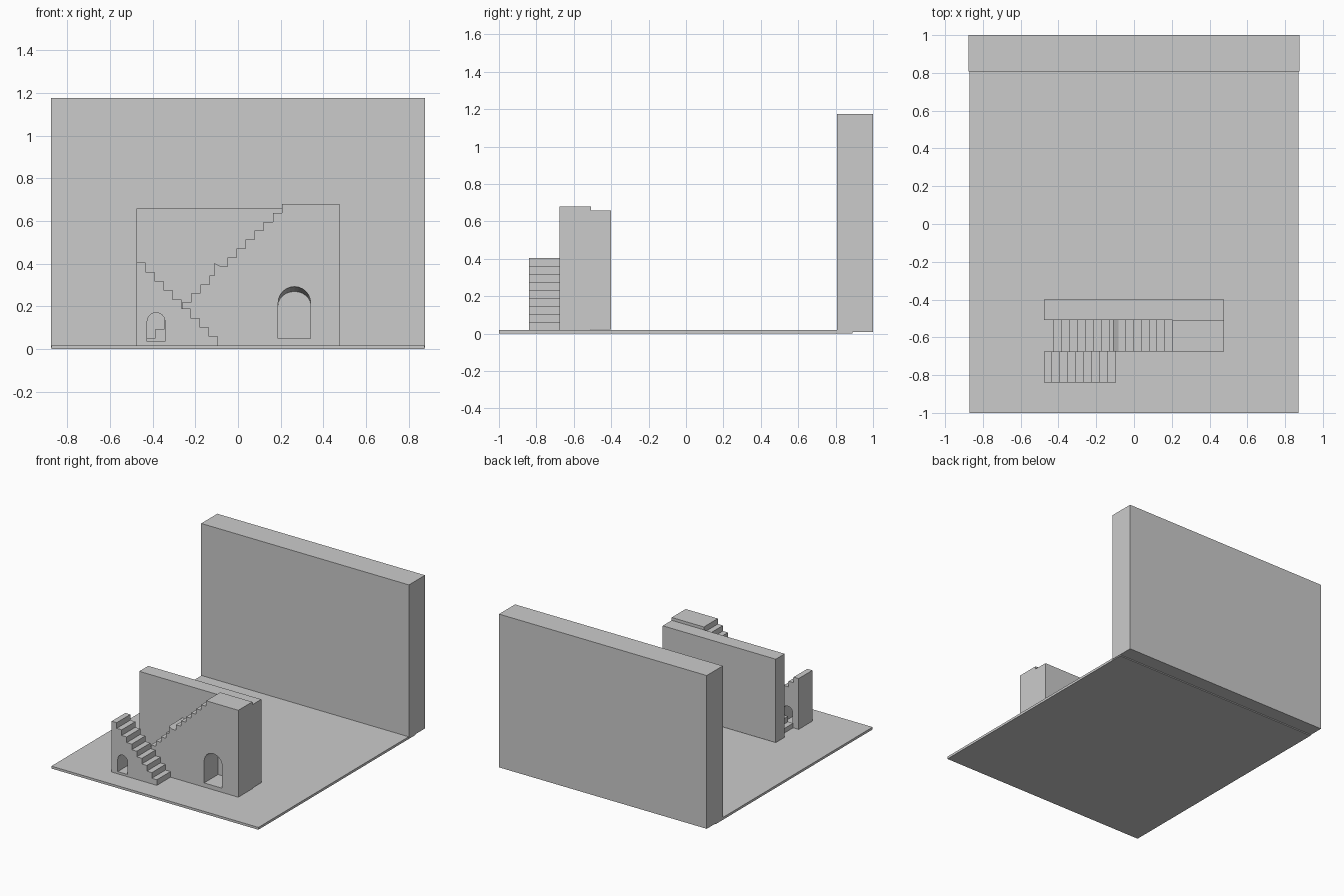
import bpy, bmesh, math

if "Cube" in bpy.data.objects:
    bpy.data.objects.remove(bpy.data.objects["Cube"])


def loft(name, front, back, y0, y1):
    """Solid between two x/z outlines with equal point counts."""
    bm = bmesh.new()
    a = [bm.verts.new((x, y0, z)) for x, z in front]
    b = [bm.verts.new((x, y1, z)) for x, z in back]
    bm.faces.new(a)
    bm.faces.new(b[::-1])
    n = len(a)
    for i in range(n):
        j = (i + 1) % n
        bm.faces.new((a[j], a[i], b[i], b[j]))
    bmesh.ops.recalc_face_normals(bm, faces=bm.faces)
    me = bpy.data.meshes.new(name)
    bm.to_mesh(me)
    bm.free()
    ob = bpy.data.objects.new(name, me)
    bpy.context.collection.objects.link(ob)
    return ob


def block(name, x0, x1, y0, y1, z0, z1):
    p = [(x0, z0), (x1, z0), (x1, z1), (x0, z1)]
    return loft(name, p, p, y0, y1)


def arch(x0, x1, z0, spring, top, n=12):
    cx, r = (x0 + x1) / 2, (x1 - x0) / 2
    curve = [(cx + r * math.cos(math.pi * i / n),
              spring + (top - spring) * math.sin(math.pi * i / n))
             for i in range(n + 1)]
    return [(x0, z0), (x1, z0)] + curve


def cut(target, cutter):
    cutter.hide_render = True
    mod = target.modifiers.new("doorway", 'BOOLEAN')
    mod.operation = 'DIFFERENCE'
    mod.solver = 'EXACT'
    mod.object = cutter
    bpy.context.view_layer.objects.active = target
    bpy.ops.object.modifier_apply(modifier=mod.name)
    bpy.data.objects.remove(cutter)


BASE, RUN = 0.018, 0.0423

# ground slab and walls
block("ground", -0.872, 0.872, -1, 0.89, 0, BASE)
block("back_wall", -0.875, 0.875, 0.807, 1, 0.008, 1.175)
block("thin_wall", -0.476, 0.476, -0.508, -0.4, 0.023, 0.658)

# upper flight: rises to a landing on the right
top, rise, land = 0.68, 0.0418, 0.205
pts = [(0.476, BASE), (0.476, top), (land, top)]
for k in range(1, 16):
    x1, x0, z = land - RUN * (k - 1), land - RUN * k, top - rise * k
    if k == 7:      # chipped step with a raised, slanted nose
        pts += [(x1, z), (-0.082, z), (-0.11, 0.403)]
    elif k == 8:
        pts += [(-0.11, z), (x0, z)]
    else:
        pts += [(x1, z), (x0, z)]
pts.append((land - RUN * 15, BASE))
upper = loft("upper_stairs", pts, pts, -0.676, -0.508)
cut(upper, loft("arch_cutter", arch(0.188, 0.34, 0.05, 0.217, 0.293),
                arch(0.188, 0.34, 0.05, 0.205, 0.27), -0.677, -0.507))

# lower flight: descends from left to right
pts = [(-0.476, BASE)]
for k in range(9):
    z = 0.405 - 0.043 * k
    pts += [(-0.476 + RUN * k, z), (-0.476 + RUN * (k + 1), z)]
pts.append((-0.476 + RUN * 9, BASE))
lower = loft("lower_stairs", pts, pts, -0.84, -0.676)
p = arch(-0.425, -0.342, 0.035, 0.13, 0.171)
cut(lower, loft("arch_cutter", p, p, -0.85, -0.67))
